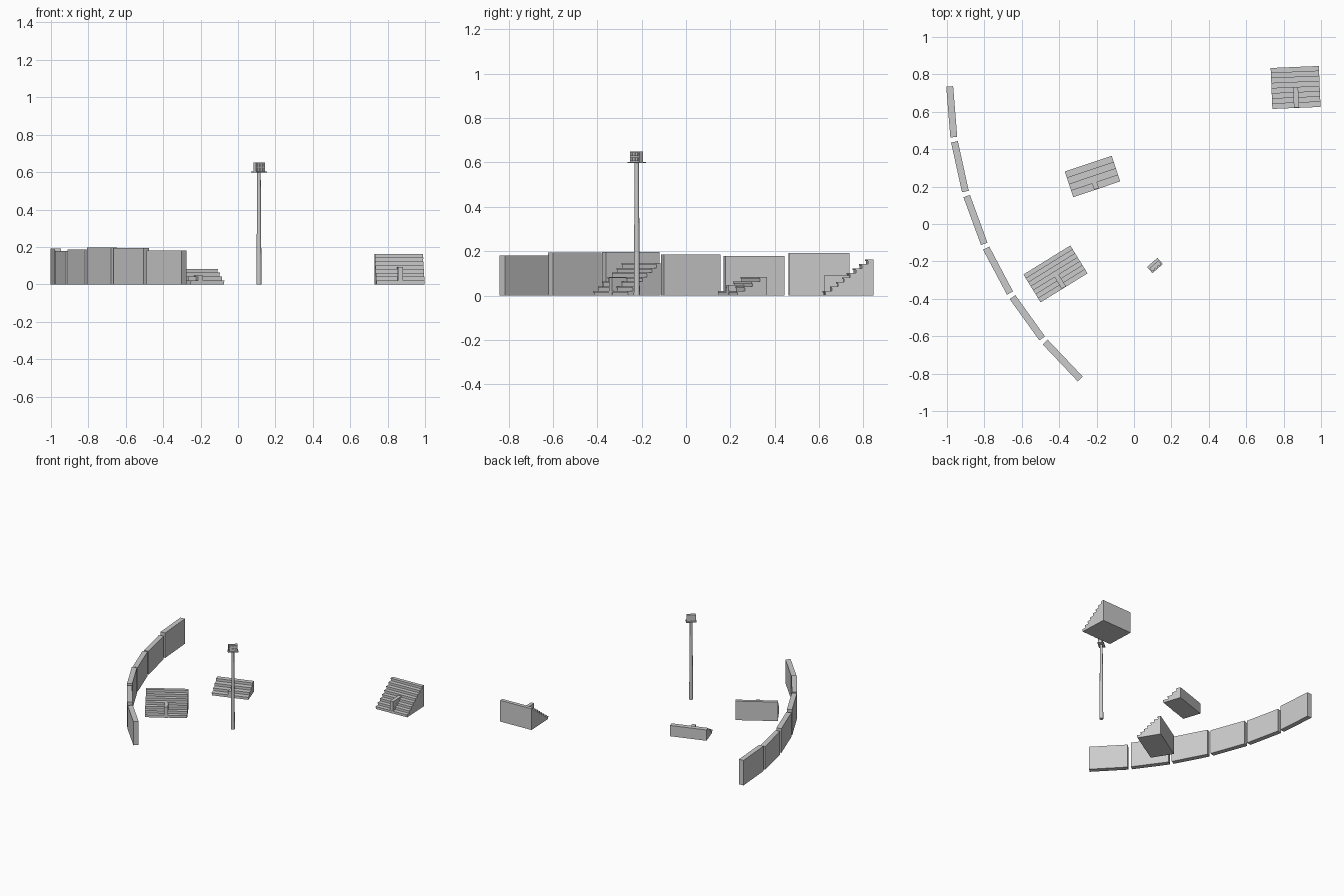
import bpy, bmesh
from math import radians, cos, sin
from mathutils import Matrix, Vector

cube = bpy.data.objects.get("Cube")
if cube:
    bpy.data.objects.remove(cube)

grey = bpy.data.materials.new("plain grey")
grey.use_nodes = True
COLOUR = (0.6, 0.6, 0.6, 1)
grey.diffuse_color = COLOUR
grey.node_tree.nodes["Principled BSDF"].inputs["Base Color"].default_value = COLOUR


def finish(name, bm, location=(0, 0, 0), angle=0):
    bmesh.ops.recalc_face_normals(bm, faces=bm.faces)
    mesh = bpy.data.meshes.new(name)
    bm.to_mesh(mesh)
    bm.free()
    mesh.materials.append(grey)
    obj = bpy.data.objects.new(name, mesh)
    obj.location = location
    obj.rotation_euler.z = radians(angle)
    bpy.context.collection.objects.link(obj)
    return obj


def add_box(bm, low, high):
    low, high = Vector(low), Vector(high)
    size = Matrix.Diagonal((*(high - low), 1))
    bmesh.ops.create_cube(bm, size=1, matrix=Matrix.Translation((low + high) / 2) @ size)


# Curved row of separate wall panels
RADIUS, LENGTH, THICK = 2.186, 0.272, 0.037
for i, height in enumerate((0.192, 0.178, 0.186, 0.197, 0.194, 0.181)):
    angle = 4.6 + 7.78 * i
    a = radians(angle)
    bm = bmesh.new()
    add_box(bm, (-THICK / 2, -LENGTH / 2, 0), (THICK / 2, LENGTH / 2, height))
    finish(f"wall_panel_{i + 1}", bm,
           (1.2045 - RADIUS * cos(a), 0.775 - RADIUS * sin(a), 0), angle)


# Stepped seating with overhanging treads and a central entrance block
def stand(name, x, y, angle, width, depth, height, steps):
    run, rise = depth / steps, height / steps
    nose, plank = 0.004, 0.007
    front = -depth / 2
    profile = [(-front, 0), (front + nose, 0)]
    for i in range(steps):
        edge, top = front + i * run, (i + 1) * rise
        profile += [(edge + nose, top - plank), (edge, top - plank), (edge, top)]
        if i < steps - 1:
            profile.append((edge + run + nose, top))
    profile.append((-front, height))
    bm = bmesh.new()
    face = bm.faces.new([bm.verts.new((-width / 2, py, pz)) for py, pz in profile])
    side = bmesh.ops.extrude_face_region(bm, geom=[face])["geom"]
    bmesh.ops.translate(bm, vec=(width, 0, 0),
                        verts=[v for v in side if isinstance(v, bmesh.types.BMVert)])
    finish(name, bm, (x, y, 0), angle)
    bm = bmesh.new()
    add_box(bm, (-0.0135, front + nose / 2, 0), (0.0135, 0.01, height * 0.56))
    finish(name + "_entrance", bm, (x, y, 0), angle)


stand("far_stand", 0.864, 0.73, 2.4, 0.258, 0.219, 0.163, 8)
stand("small_stand", -0.222, 0.254, 18.5, 0.265, 0.144, 0.083, 4)
stand("near_stand", -0.42, -0.267, 31.7, 0.295, 0.175, 0.146, 7)

# Floodlight tower: tapered pole, platform, lamp bank
SPOT, TURN = (0.112, -0.222, 0), 41
bm = bmesh.new()
bmesh.ops.create_cone(bm, cap_ends=True, segments=12, radius1=0.014, radius2=0.0095,
                      depth=0.6, matrix=Matrix.Translation((0, 0, 0.3)))
pole = finish("tower_pole", bm, SPOT, TURN)
for poly in pole.data.polygons:
    poly.use_smooth = len(poly.vertices) == 4

bm = bmesh.new()
add_box(bm, (-0.037, -0.022, 0.597), (0.037, 0.022, 0.602))
finish("tower_platform", bm, SPOT, TURN)

bm = bmesh.new()
add_box(bm, (-0.032, -0.012, 0.602), (0.032, 0.008, 0.65))
finish("lamp_bank", bm, SPOT, TURN)

bm = bmesh.new()
for column in (-1, 0, 1):
    for row in (0.614, 0.638):
        cx = column * 0.02
        add_box(bm, (cx - 0.007, -0.018, row - 0.008), (cx + 0.007, -0.011, row + 0.008))
finish("lamps", bm, SPOT, TURN)
